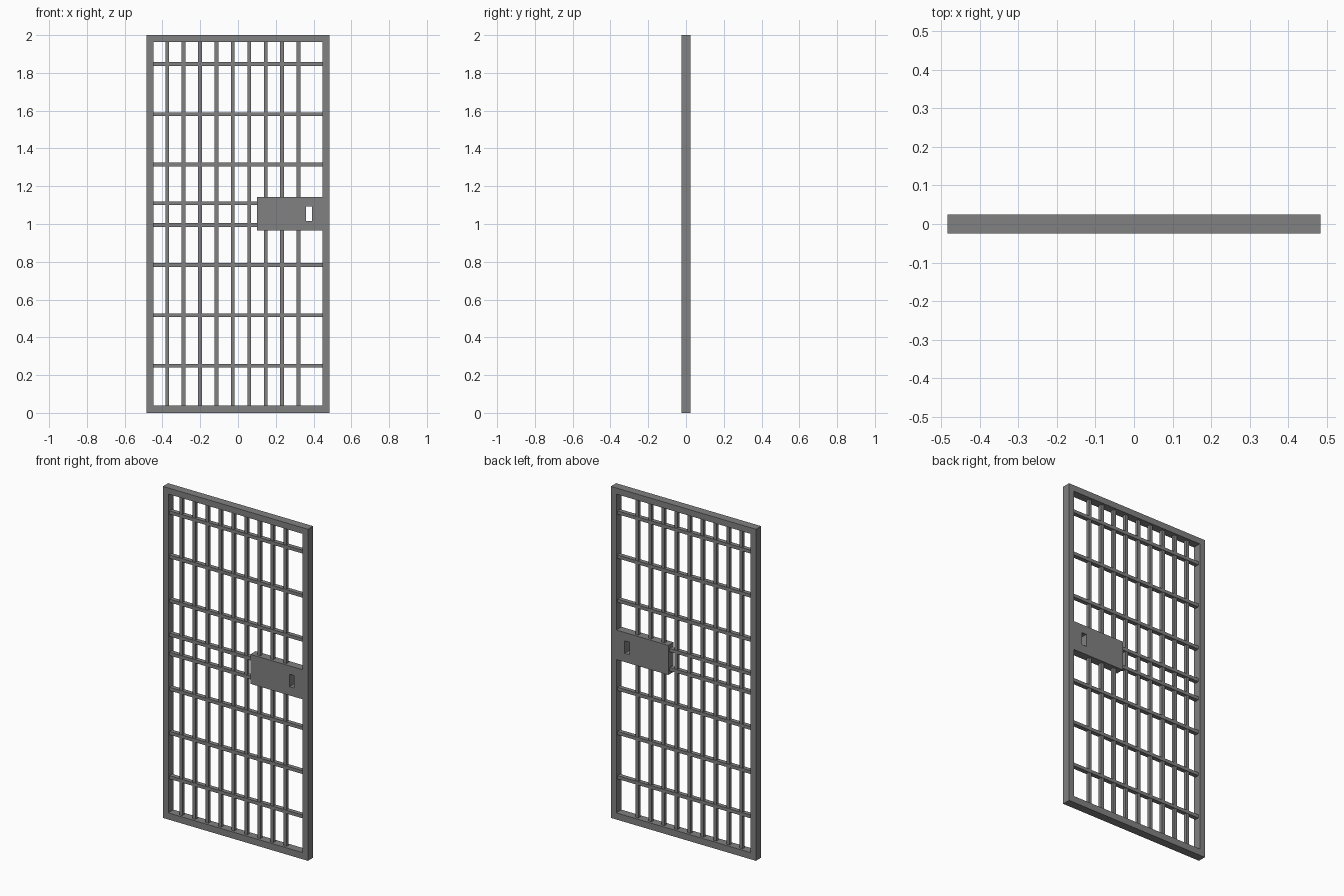
import bpy
import bmesh
from mathutils import Matrix, Vector

old = bpy.data.objects.get("Cube")
if old:
    bpy.data.objects.remove(old, do_unlink=True)

steel = bpy.data.materials.new("dark grey steel")
steel.use_nodes = True
GREY = (0.22, 0.22, 0.22, 1)
steel.diffuse_color = GREY
steel.node_tree.nodes["Principled BSDF"].inputs["Base Color"].default_value = GREY

DEPTH = 0.05
HALF_W, HEIGHT = 0.484, 2.0
IN_X, IN_LOW, IN_TOP = 0.448, 0.04, 1.963
BAR = 0.02


def box(bm, x, z, depth):
    """Add a box spanning x and z ranges, centred on y = 0."""
    size = Vector((x[1] - x[0], depth, z[1] - z[0]))
    centre = Vector((sum(x) / 2, 0, sum(z) / 2))
    matrix = Matrix.Translation(centre) @ Matrix.Diagonal(size).to_4x4()
    bmesh.ops.create_cube(bm, size=1, matrix=matrix)


def finish(name, bm):
    mesh = bpy.data.meshes.new(name)
    bm.to_mesh(mesh)
    bm.free()
    mesh.materials.append(steel)
    obj = bpy.data.objects.new(name, mesh)
    bpy.context.collection.objects.link(obj)


def plate_with_hole(name, outer, inner):
    """Slab with a rectangular opening; each range is (x0, x1, z0, z1)."""
    bm = bmesh.new()
    loops = []
    for y in (-DEPTH / 2, DEPTH / 2):
        for x0, x1, z0, z1 in (outer, inner):
            corners = ((x0, z0), (x1, z0), (x1, z1), (x0, z1))
            loops.append([bm.verts.new((x, y, z)) for x, z in corners])
    front_out, front_in, back_out, back_in = loops
    for a, b in ((front_out, front_in), (front_in, back_in),
                 (back_in, back_out), (back_out, front_out)):
        for i in range(4):
            j = (i + 1) % 4
            bm.faces.new((a[i], a[j], b[j], b[i]))
    bmesh.ops.recalc_face_normals(bm, faces=bm.faces)
    finish(name, bm)


# Outer frame
plate_with_hole("door_frame", (-HALF_W, HALF_W, 0, HEIGHT), (-IN_X, IN_X, IN_LOW, IN_TOP))

# Lock box with its through slot
LOCK = (0.10, IN_X, 0.965, 1.143)
plate_with_hole("lock_box", LOCK, (0.36, 0.392, 1.017, 1.093))

# Upright bars, split where the lock box sits
bm = bmesh.new()
for i in range(9):
    x = -0.375 + i * 0.0869
    span = (x - BAR / 2, x + BAR / 2)
    if x > LOCK[0]:
        box(bm, span, (IN_LOW, LOCK[2]), BAR)
        box(bm, span, (LOCK[3], IN_TOP), BAR)
    else:
        box(bm, span, (IN_LOW, IN_TOP), BAR)
finish("upright_bars", bm)

# Cross bars, with the middle pair ending at the lock box
bm = bmesh.new()
for z in (0.25, 0.517, 0.783, 0.995, 1.11, 1.315, 1.581, 1.847):
    end = LOCK[0] if LOCK[2] < z < LOCK[3] else IN_X
    box(bm, (-IN_X, end), (z - BAR / 2, z + BAR / 2), 0.026)
finish("cross_bars", bm)
